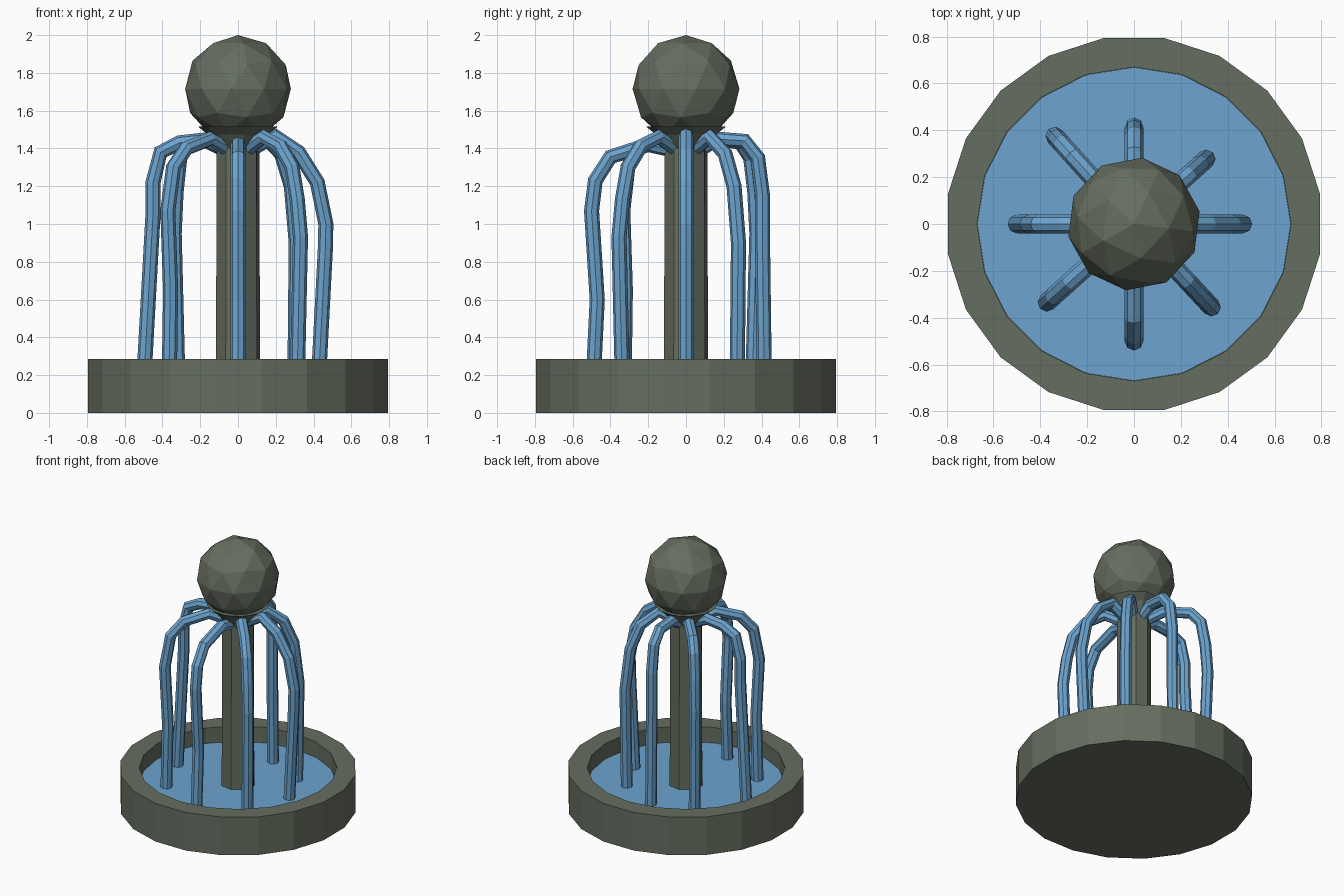
import bpy, bmesh
from math import sin, cos, radians, pi

if "Cube" in bpy.data.objects:
    bpy.data.objects.remove(bpy.data.objects["Cube"])


def material(name, rgb):
    m = bpy.data.materials.new(name)
    m.diffuse_color = (*rgb, 1)
    m.use_nodes = True
    m.node_tree.nodes["Principled BSDF"].inputs["Base Color"].default_value = m.diffuse_color
    return m


STONE = material("stone", (0.13, 0.155, 0.115))
WATER = material("water", (0.15, 0.37, 0.62))


def lathe(name, rings, sides, mat):
    """Stack rings of (radius, z, turn in degrees) and cap both ends."""
    bm = bmesh.new()
    loops = []
    for r, z, turn in rings:
        angles = [radians(turn) + 2 * pi * i / sides for i in range(sides)]
        loops.append([bm.verts.new((r * cos(a), r * sin(a), z)) for a in angles])
    for a, b in zip(loops, loops[1:]):
        for i in range(sides):
            j = (i + 1) % sides
            bm.faces.new((a[i], a[j], b[j], b[i]))
    bm.faces.new(loops[0])
    bm.faces.new(loops[-1])
    bmesh.ops.recalc_face_normals(bm, faces=bm.faces)
    return finish(name, bm, mat)


def finish(name, bm, mat):
    me = bpy.data.meshes.new(name)
    bm.to_mesh(me)
    bm.free()
    me.materials.append(mat)
    ob = bpy.data.objects.new(name, me)
    bpy.context.collection.objects.link(ob)
    return ob


# Round basin: outer wall, rim, inner wall and floor
lathe("basin", [(0.805, 0, 9), (0.805, 0.285, 9), (0.67, 0.285, 0), (0.67, 0.1, 0)], 20, STONE)

# Pool surface
lathe("pool_water", [(0.669, 0.11, 0), (0.669, 0.17, 0)], 20, WATER)

# Column and flared nozzle under the ball
lathe("column", [(0.12, 0.1, 12), (0.115, 1.47, 12)], 8, STONE)
lathe("nozzle", [(0.11, 1.40, 12), (0.165, 1.475, 12), (0.215, 1.515, 12), (0.1, 1.52, 12)], 12, STONE)

# Faceted ball on top
bm = bmesh.new()
bmesh.ops.create_icosphere(bm, subdivisions=2, radius=0.285)
ball = finish("ball", bm, STONE)
ball.location.z = 1.715
ball.rotation_euler.z = radians(-7)

# Water jets: direction in degrees, then (distance, height) along the path
JETS = {
    0: [(0.06, 1.39), (0.2, 1.465), (0.32, 1.38), (0.42, 1.22), (0.465, 1.0), (0.463, 0.88), (0.425, 0.15)],
    42: [(0.06, 1.39), (0.19, 1.46), (0.31, 1.37), (0.38, 1.2), (0.415, 0.9), (0.405, 0.15)],
    90: [(0.06, 1.39), (0.17, 1.45), (0.31, 1.44), (0.38, 1.35), (0.405, 1.15), (0.405, 0.9), (0.415, 0.15)],
    132: [(0.06, 1.39), (0.2, 1.455), (0.39, 1.43), (0.46, 1.35), (0.49, 1.17), (0.505, 0.95), (0.475, 0.15)],
    180: [(0.06, 1.39), (0.18, 1.445), (0.31, 1.43), (0.41, 1.38), (0.45, 1.22), (0.45, 1.05), (0.5, 0.15)],
    222: [(0.06, 1.39), (0.2, 1.45), (0.37, 1.4), (0.46, 1.3), (0.5, 1.07), (0.48, 0.65), (0.49, 0.15)],
    270: [(0.06, 1.39), (0.2, 1.42), (0.4, 1.355), (0.48, 1.23), (0.5, 1.07), (0.47, 0.6), (0.492, 0.15)],
    313: [(0.06, 1.39), (0.2, 1.46), (0.33, 1.41), (0.42, 1.3), (0.46, 1.13), (0.485, 0.93), (0.46, 0.15)],
}
for n, (deg, path) in enumerate(JETS.items(), 1):
    cu = bpy.data.curves.new(f"water_jet_{n}", 'CURVE')
    cu.dimensions = '3D'
    cu.bevel_depth = 0.04
    cu.bevel_resolution = 2
    cu.use_fill_caps = True
    sp = cu.splines.new('POLY')
    sp.points.add(len(path) - 1)
    sp.use_smooth = False
    for p, (d, z) in zip(sp.points, path):
        p.co = (d * cos(radians(deg)), d * sin(radians(deg)), z, 1)
    cu.materials.append(WATER)
    bpy.context.collection.objects.link(bpy.data.objects.new(cu.name, cu))
